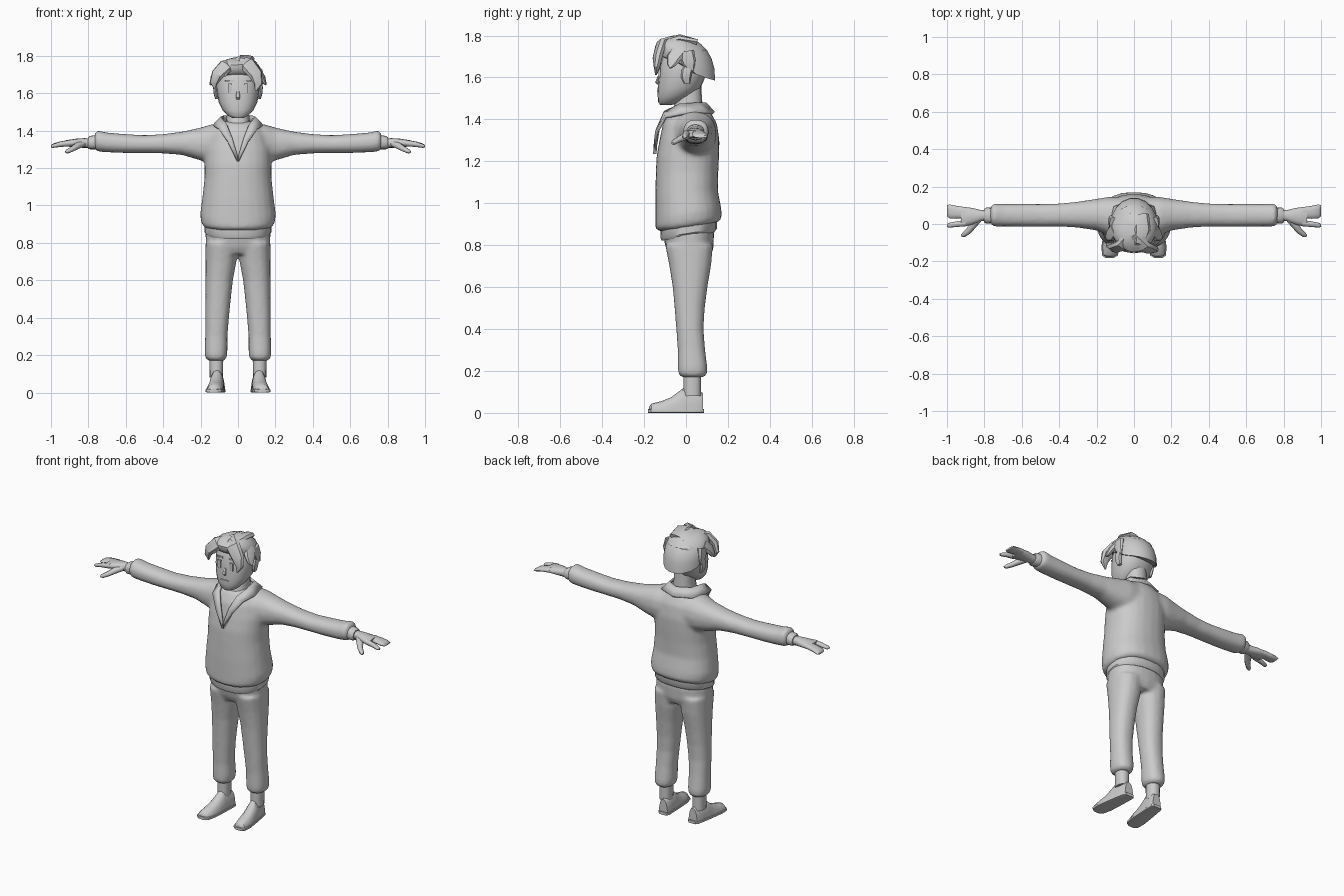
import bpy, bmesh, math
from mathutils import Vector as V

grey = bpy.data.materials.new("plain grey")
grey.diffuse_color = (0.6, 0.6, 0.6, 1)
AXES = {'x': (V((0, 1, 0)), V((0, 0, 1))), 'y': (V((1, 0, 0)), V((0, 0, 1))),
        'z': (V((1, 0, 0)), V((0, 1, 0)))}


def loft(bm, rings, axis='z', n=16, power=2.3, both=False, ref=(0, -1, 0)):
    """Skin rings (x, y, z, half width, half depth); axis 'path' follows the centres."""
    for side in ((1, -1) if both else (1,)):
        loops = []
        for i, (x, y, z, a, b) in enumerate(rings):
            if axis == 'path':
                t = V(rings[min(i + 1, len(rings) - 1)][:3]) - V(rings[max(i - 1, 0)][:3])
                u = t.cross(V(ref)).normalized()
                v = u.cross(t).normalized()
            else:
                u, v = AXES[axis]
            loop = []
            for k in range(n):
                c, s = math.cos(math.tau * k / n), math.sin(math.tau * k / n)
                p = V((x, y, z)) + u * math.copysign(abs(c) ** (2 / power), c) * a \
                    + v * math.copysign(abs(s) ** (2 / power), s) * b
                p.x *= side
                loop.append(bm.verts.new(p))
            loops.append(loop)
        for lo, hi in zip(loops, loops[1:]):
            for k in range(n):
                bm.faces.new((lo[k], lo[(k + 1) % n], hi[(k + 1) % n], hi[k]))
        bm.faces.new(loops[0])
        bm.faces.new(loops[-1])


def finish(name, bm, angle=40, voxel=0, solid=0):
    bmesh.ops.recalc_face_normals(bm, faces=bm.faces)
    me = bpy.data.meshes.new(name)
    bm.to_mesh(me)
    bm.free()
    me.materials.append(grey)
    me.polygons.foreach_set("use_smooth", [True] * len(me.polygons))
    me.set_sharp_from_angle(angle=math.radians(angle))
    ob = bpy.data.objects.new(name, me)
    bpy.context.collection.objects.link(ob)
    if solid:
        m = ob.modifiers.new("thickness", 'SOLIDIFY')
        m.thickness, m.offset = solid, 0
    if voxel:
        m = ob.modifiers.new("blend", 'REMESH')
        m.mode, m.voxel_size, m.use_smooth_shade = 'VOXEL', voxel, True
        m = ob.modifiers.new("soften", 'SMOOTH')
        m.factor, m.iterations = 0.5, 8
    return ob


def upright(rows):
    """Rows (z, y front, y back, half width) to rings."""
    return [(0, (f + b) / 2, z, w, (b - f) / 2) for z, f, b, w in rows]


def sideways(rows):
    """Rows (x, y front, y back, z low, z high) to rings."""
    return [(x, (f + b) / 2, (l + h) / 2, (b - f) / 2, (h - l) / 2) for x, f, b, l, h in rows]


def tilt_hem(bm):
    for v in bm.verts:
        if abs(v.co.x) < 0.25:
            v.co.z += 0.16 * v.co.y * max(0, min(1, (1.15 - v.co.z) / 0.2))


# Sweater: body and both sleeves blended together
bm = bmesh.new()
loft(bm, upright([(.885, -.125, .155, .183), (.905, -.147, .172, .197), (.95, -.147, .168, .203),
                  (1.05, -.147, .152, .19), (1.15, -.144, .154, .179), (1.22, -.141, .158, .179),
                  (1.3, -.127, .16, .178), (1.38, -.11, .148, .155), (1.43, -.08, .12, .115),
                  (1.45, -.05, .10, .08)]), n=24)
loft(bm, sideways([(.06, -.07, .145, 1.22, 1.44), (.14, -.06, .145, 1.225, 1.435),
                   (.2, -.035, .135, 1.24, 1.417), (.3, -.02, .12, 1.27, 1.395),
                   (.4, -.014, .11, 1.278, 1.382), (.5, -.014, .108, 1.28, 1.376),
                   (.6, -.014, .108, 1.28, 1.382), (.7, -.014, .108, 1.284, 1.39),
                   (.75, -.014, .11, 1.288, 1.402), (.768, .0, .095, 1.3, 1.385)]),
     'x', both=True)
tilt_hem(bm)
finish("sweater", bm, voxel=.011)

# Sweater waistband under the hem
bm = bmesh.new()
loft(bm, upright([(.84, -.115, .135, .165), (.855, -.122, .147, .178), (.9, -.12, .147, .178)]), n=24)
tilt_hem(bm)
finish("waistband", bm)

# Sleeve cuffs
bm = bmesh.new()
loft(bm, sideways([(.75, .005, .087, 1.3, 1.378), (.79, .002, .087, 1.3, 1.372),
                   (.802, .01, .08, 1.305, 1.365)]), 'x', both=True)
finish("cuffs", bm)

# Folded collar, open in a V at the front
bm = bmesh.new()
top = [(.004, -.147, 1.27), (.03, -.132, 1.36), (.06, -.10, 1.435), (.088, -.03, 1.47),
       (.072, .055, 1.475), (0, .092, 1.475)]
low = [(.004, -.149, 1.235), (.055, -.14, 1.34), (.105, -.098, 1.41), (.13, -.02, 1.425),
       (.105, .09, 1.43), (0, .132, 1.43)]
for s in (1, -1):
    t, l = ([bm.verts.new((s * x, y, z)) for x, y, z in pts] for pts in (top, low))
    for i in range(5):
        bm.faces.new((t[i], t[i + 1], l[i + 1], l[i]))
bmesh.ops.remove_doubles(bm, verts=bm.verts, dist=.001)
finish("collar", bm, solid=.016)

# Trousers: hips and both legs blended together
bm = bmesh.new()
loft(bm, upright([(.74, -.075, .115, .12), (.78, -.095, .13, .172), (.87, -.115, .135, .175)]), n=24)
leg = [(.17, -.02, .085, .075, .16), (.185, -.038, .102, .06, .176), (.22, -.04, .102, .056, .179),
       (.3, -.04, .092, .056, .176), (.4, -.047, .084, .048, .175), (.5, -.055, .09, .038, .174),
       (.6, -.064, .103, .027, .174), (.7, -.08, .12, .008, .174), (.8, -.1, .13, .0, .174)]
loft(bm, [((l + r) / 2, (f + b) / 2, z, (r - l) / 2, (b - f) / 2) for z, f, b, l, r in leg], both=True)
finish("trousers", bm, voxel=.01)

# Ankles and shoes
bm = bmesh.new()
loft(bm, [(.116, .03, .08, .035, .042), (.116, .03, .2, .038, .042)], both=True)
finish("ankles", bm)
bm = bmesh.new()
loft(bm, [(.122 - .1 * (y + .1), y, 0, w, h) for y, w, h in
          [(-.176, .022, .03), (-.165, .038, .044), (-.12, .046, .055), (-.07, .044, .075),
           (-.03, .041, .105), (-.01, .04, .12), (.02, .037, .105), (.06, .037, .105), (.08, .03, .095)]],
     'y', both=True)
for v in bm.verts:
    v.co.z = max(v.co.z, .006)
bmesh.ops.remove_doubles(bm, verts=bm.verts, dist=.0005)
finish("shoes", bm)
bm = bmesh.new()
loft(bm, [(.122 - .1 * (y + .1), y, .009, w, .009) for y, w in
          [(-.182, .022), (-.168, .042), (-.12, .05), (-.05, .047), (.03, .042), (.075, .038), (.087, .026)]],
     'y', power=5, both=True)
finish("soles", bm)

# Hands: palm, joined fingers, index finger and thumb
bm = bmesh.new()
loft(bm, sideways([(.78, .018, .074, 1.308, 1.358), (.82, .015, .075, 1.308, 1.36),
                   (.86, -.002, .085, 1.31, 1.358), (.9, -.012, .09, 1.314, 1.352),
                   (.925, -.01, .09, 1.315, 1.348)]), 'x', n=12, both=True)
loft(bm, sideways([(.9, .03, .09, 1.317, 1.351), (.95, .028, .097, 1.315, 1.343),
                   (.985, .03, .104, 1.31, 1.333), (.999, .04, .102, 1.312, 1.324)]), 'x', n=10, both=True)
loft(bm, sideways([(.9, -.012, .022, 1.316, 1.35), (.95, -.016, .014, 1.313, 1.341),
                   (.99, -.02, .006, 1.308, 1.328), (1.0, -.015, .0, 1.311, 1.322)]), 'x', n=8, both=True)
loft(bm, [(.83, .03, 1.33, .02, .018), (.86, -.005, 1.318, .02, .018), (.885, -.038, 1.302, .016, .014),
          (.91, -.058, 1.29, .013, .012), (.922, -.064, 1.285, .006, .006)],
     'path', n=8, ref=(0, 0, 1), both=True)
finish("hands", bm, 60)

# Neck and head
bm = bmesh.new()
loft(bm, upright([(1.38, -.085, .085, .075), (1.45, -.06, .08, .062), (1.52, -.045, .075, .058),
                  (1.62, -.04, .075, .06)]))
finish("neck", bm)
bm = bmesh.new()
loft(bm, upright([(1.468, -.122, -.07, .03), (1.48, -.132, -.03, .055), (1.51, -.135, .015, .083),
                  (1.55, -.135, .07, .103), (1.61, -.13, .095, .114), (1.67, -.122, .105, .116),
                  (1.73, -.1, .1, .1), (1.765, -.06, .06, .06)]), n=20)
loft(bm, [(0, -.128, 1.61, .008, .006), (0, -.139, 1.577, .011, .008), (0, -.132, 1.567, .008, .005)],
     n=8)
finish("head", bm)

# Ears
bm = bmesh.new()
loft(bm, [(.112, .005, 1.57, .01, .014), (.119, .0, 1.6, .012, .024), (.121, .005, 1.635, .012, .026),
          (.118, .01, 1.66, .008, .014)], n=8, both=True)
finish("ears", bm)

# Eyes, brows and mouth as thin plates on the face
bm = bmesh.new()
def plate(x, z, w, h, y):
    m = bmesh.ops.create_cube(bm, size=1)["verts"]
    for v in m:
        v.co = V((x + v.co.x * w, y + v.co.y * .008, z + v.co.z * h))
for s in (1, -1):
    plate(s * .043, 1.627, .022, .048, -.126)
    plate(s * .045, 1.668, .048, .008, -.12)
plate(0, 1.535, .05, .006, -.134)
finish("face_details", bm, 30)

# Hair cap: low over the nape, high over the forehead
bm = bmesh.new()
N, R = 18, 7
rings = []
for j in range(1, R + 1):
    phi = math.pi / 2 * j / R
    ring = []
    for k in range(N):
        a = math.tau * k / N
        c, s = math.cos(a), math.sin(a)
        low_z = 1.655 - .07 * max(s, 0) ** .5 if s > 0 else 1.655 + .055 * -s
        r = math.sin(phi * 1.15)
        part = -.012 if k in (13, 14) and j < 5 else 0
        ring.append(bm.verts.new((.127 * r * c, .142 * r * s + .003 - .035 * math.cos(phi),
                                  low_z + (1.797 + .006 * c - low_z) * math.cos(phi) ** .85 + part)))
    rings.append(ring)
for lo, hi in zip(rings, rings[1:]):
    for k in range(N):
        bm.faces.new((lo[k], lo[(k + 1) % N], hi[(k + 1) % N], hi[k]))
bm.faces.new(rings[0])
bm.faces.new(rings[-1])
finish("hair_cap", bm)

# Hair locks swept from the parting, plus side tufts
bm = bmesh.new()
locks = [
    [(-.02, -.06, 1.765, .03, .015), (-.065, -.115, 1.745, .042, .022), (-.11, -.128, 1.7, .036, .022),
     (-.13, -.115, 1.655, .022, .015), (-.125, -.115, 1.625, .004, .004)],
    [(-.005, -.06, 1.78, .03, .015), (.05, -.12, 1.755, .045, .024), (.095, -.135, 1.7, .038, .022),
     (.108, -.138, 1.65, .024, .016), (.095, -.143, 1.612, .004, .004)],
    [(-.03, -.08, 1.755, .02, .012), (-.06, -.128, 1.725, .024, .014), (-.07, -.14, 1.69, .004, .004)],
    [(.04, .05, 1.765, .04, .018), (.045, -.03, 1.788, .045, .018), (.03, -.1, 1.772, .03, .016),
     (.0, -.13, 1.74, .005, .005)]]
for lock in locks:
    loft(bm, lock, 'path', n=8, ref=(0, -.8, .6))
loft(bm, [(.1, -.03, 1.73, .04, .02), (.125, -.06, 1.69, .036, .018), (.138, -.07, 1.66, .022, .012),
          (.15, -.075, 1.645, .004, .004)], 'path', n=8, ref=(1, -.3, .3), both=True)
loft(bm, [(.112, .0, 1.72, .04, .02), (.124, .015, 1.67, .034, .014), (.122, .03, 1.63, .006, .005)],
     'path', n=8, ref=(1, 0, 0), both=True)
finish("hair_locks", bm)
